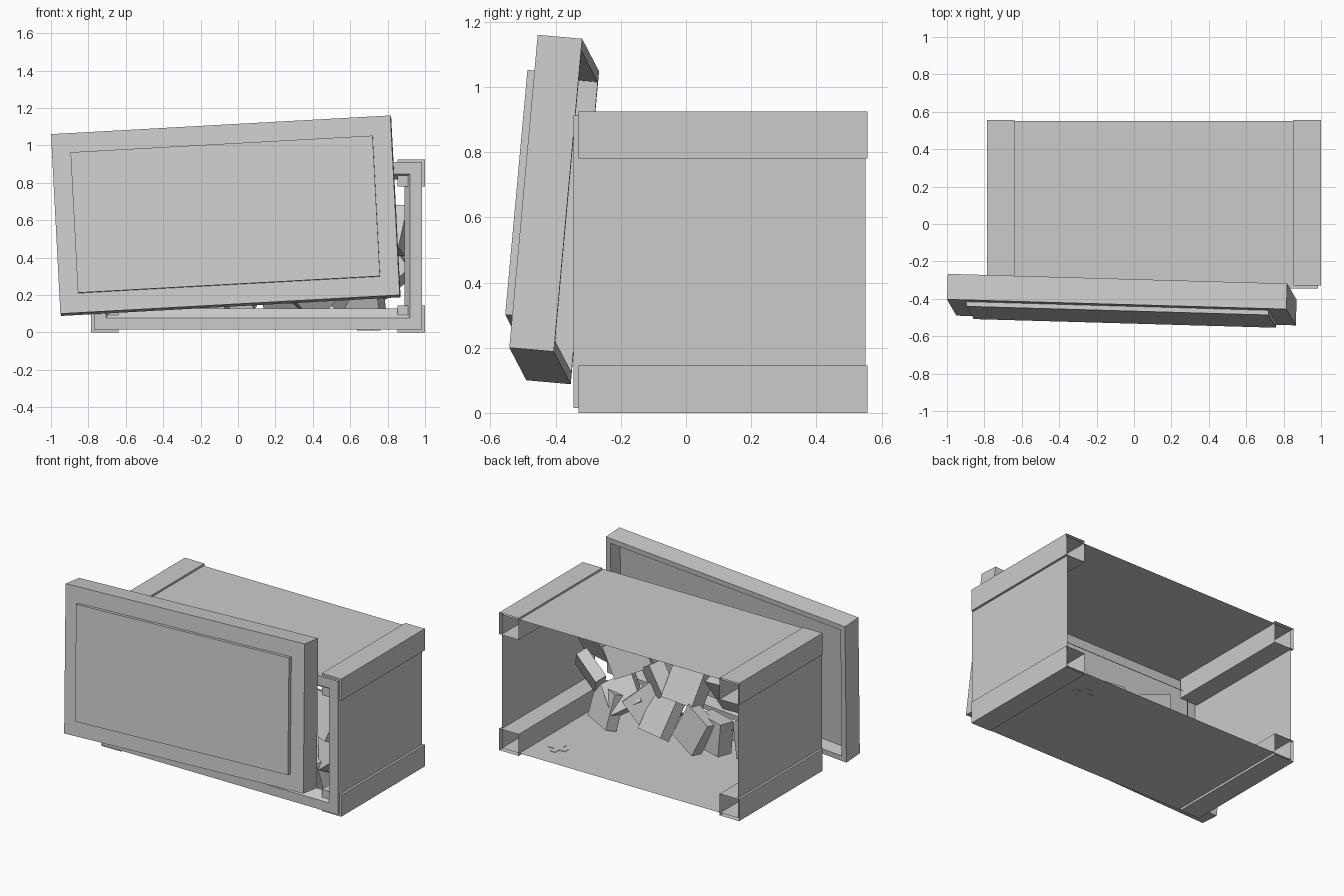
import bpy, bmesh, random
from mathutils import Vector, Matrix, Euler

if "Cube" in bpy.data.objects:
    bpy.data.objects.remove(bpy.data.objects["Cube"])

random.seed(4)
CX = 0.107            # crate centre in x


def finish(name, bm, matrix=None):
    bmesh.ops.recalc_face_normals(bm, faces=bm.faces)
    me = bpy.data.meshes.new(name)
    bm.to_mesh(me)
    bm.free()
    ob = bpy.data.objects.new(name, me)
    bpy.context.collection.objects.link(ob)
    if matrix is not None:
        ob.matrix_world = matrix
    return ob


def rect_loft(name, rings, caps=(False, False), matrix=None):
    """Rings are (x0, x1, z0, z1, y) rectangles joined in order."""
    bm = bmesh.new()
    loops = []
    for x0, x1, z0, z1, y in rings:
        loops.append([bm.verts.new(p) for p in
                      ((x0, y, z0), (x1, y, z0), (x1, y, z1), (x0, y, z1))])
    for a, b in zip(loops, loops[1:]):
        for i in range(4):
            j = (i + 1) % 4
            bm.faces.new((a[i], a[j], b[j], b[i]))
    if caps[0]:
        bm.faces.new(loops[0])
    if caps[1]:
        bm.faces.new(loops[-1])
    return finish(name, bm, matrix)


def centred(w, h, y):
    return (-w / 2, w / 2, -h / 2, h / 2, y)


def box(name, size, matrix):
    bm = bmesh.new()
    bmesh.ops.create_cube(bm, size=1)
    bmesh.ops.scale(bm, vec=size, verts=bm.verts)
    return finish(name, bm, matrix)


# Crate shell: open back, flat front rim, small sloping lip
rect_loft("crate_shell", [
    (CX - .877, CX + .877, .015, .912, .55),
    (CX - .877, CX + .877, .015, .912, -.345),
    (CX - .813, CX + .813, .077, .848, -.345),
    (CX - .783, CX + .783, .128, .818, -.30)])

# Square corner tubes, closed at the front and open at the back
for sx, side in ((-1, "left"), (1, "right")):
    for z0, level in ((0, "bottom"), (.78, "top")):
        xc = CX + sx * .8195
        rect_loft(f"corner_tube_{side}_{level}", [
            (xc - .0725, xc + .0725, z0, z0 + .145, -.33),
            (xc - .0725, xc + .0725, z0, z0 + .145, .557)], (True, False))

# Loose lid leaning on the front
u = Vector((1.815, -.052, .10)).normalized()
up = Vector((-.05, .087, .96))
up = (up - up.dot(u) * u).normalized()
w = up.cross(u).normalized()
lid = Matrix((u, w, up)).transposed().to_4x4()
lid.translation = (-.0675, -.4725, .63)
W, H = 1.818, .965
rect_loft("lid", [
    centred(W - .07, H - .07, .04),
    centred(W - .07, H - .07, .137),
    centred(W, H, .137),
    centred(W, H, 0),
    centred(W - .2, H - .21, 0),
    centred(W - .2, H - .21, -.025)], (True, True), lid)

# Small plus-shaped plate in the floor
for i, s in enumerate(((.125, .04, .007), (.04, .125, .007))):
    box(f"floor_plus_bar_{i}", s, Matrix.Translation((.70, .355, .0145)))

# Heap of loose packets inside
spots = [(.80, -.13, .33), (.78, -.16, .55), (.55, -.12, .24), (.55, -.17, .48),
         (.66, -.10, .14), (.25, -.10, .18), (.08, -.14, .42), (.32, -.17, .38),
         (-.16, -.08, .18), (-.23, -.14, .44), (-.38, -.12, .20),
         (-.05, -.02, .20), (.40, -.15, .20)]
for i, p in enumerate(spots):
    size = (random.uniform(.2, .26), random.uniform(.07, .13), random.uniform(.2, .26))
    rot = Euler([random.uniform(-.8, .8) for _ in range(3)]).to_matrix().to_4x4()
    box(f"packet_{i}", size, Matrix.Translation(p) @ rot)
